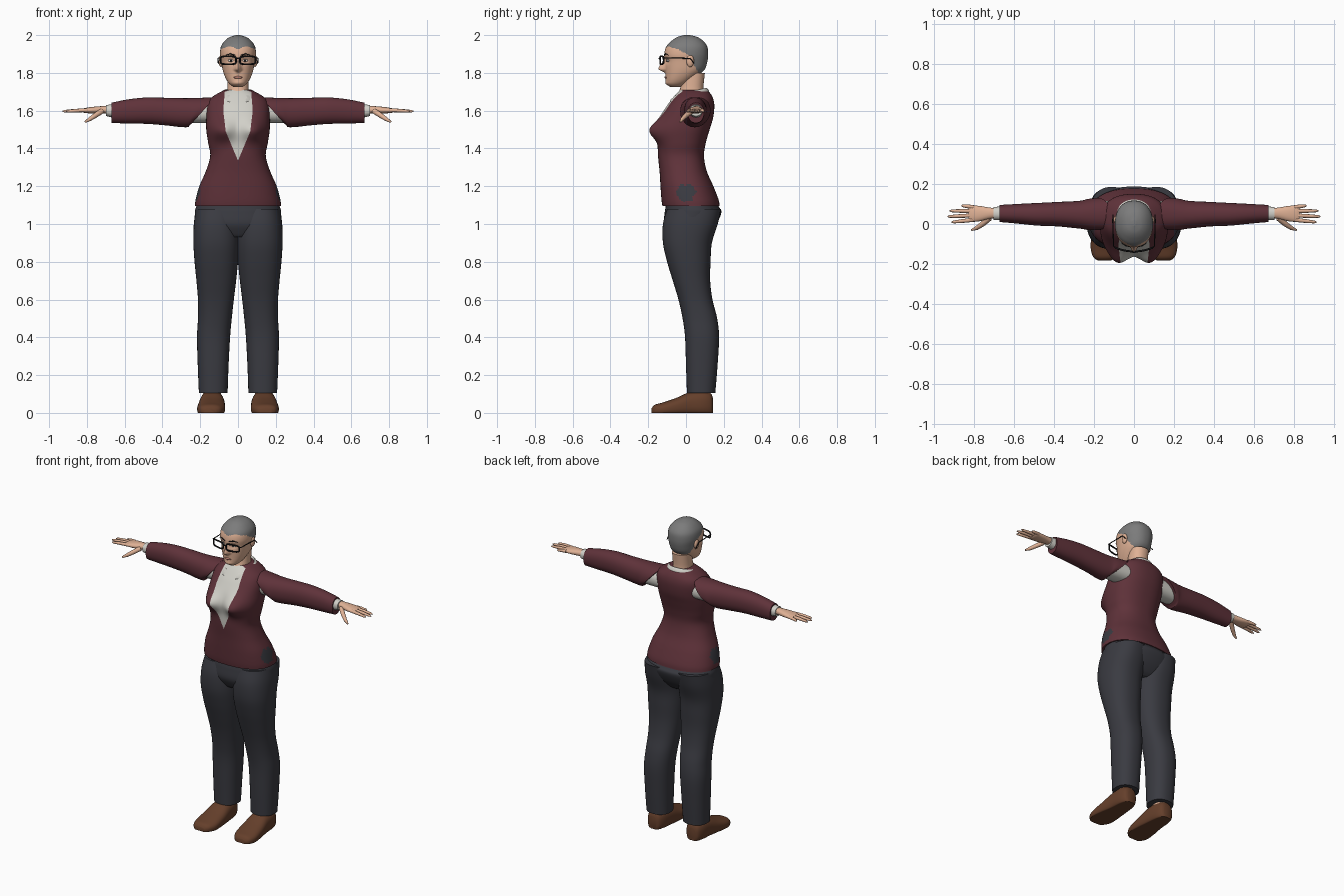
import bpy, bmesh, math
from mathutils import Vector

if "Cube" in bpy.data.objects:
    bpy.data.objects.remove(bpy.data.objects["Cube"])


def material(name, rgb):
    m = bpy.data.materials.new(name)
    m.use_nodes = True
    m.diffuse_color = (*rgb, 1)
    m.node_tree.nodes["Principled BSDF"].inputs["Base Color"].default_value = (*rgb, 1)
    return m


maroon = material("maroon knit", (.115, .032, .042))
charcoal = material("charcoal cloth", (.042, .043, .053))
brown = material("brown leather", (.13, .05, .024))
skin = material("skin", (.74, .44, .30))
grey = material("grey hair", (.20, .20, .20))
white = material("off white shirt", (.64, .63, .58))
black = material("black", (.008, .008, .009))
rose = material("lip rose", (.50, .22, .17))
eye_white = material("eye white", (.75, .73, .70))


def finish(obj, mirror=False):
    bpy.ops.object.select_all(action='DESELECT')
    obj.select_set(True)
    bpy.context.view_layer.objects.active = obj
    bpy.ops.object.shade_smooth_by_angle(angle=math.radians(50))
    if mirror:
        obj.modifiers.new("Mirror", 'MIRROR').use_mirror_merge = False
    return obj


def smooth_rows(rows, sub):
    """Catmull-Rom interpolation between cross-section rows."""
    out = []
    for i in range(len(rows) - 1):
        p = [rows[max(0, min(len(rows) - 1, i + k))] for k in (-1, 0, 1, 2)]
        for s in range(sub):
            u = s / sub
            out.append([b + .5 * u * (c - a + u * (2*a - 5*b + 4*c - d + u * (3*(b - c) + d - a)))
                        for a, b, c, d in zip(*p)])
    return out + [rows[-1]]


def loft(name, rows, mats, place=lambda a, b, t: (a, b, t), seg=48, sub=5,
         power=2.2, mirror=False, caps=True, edit=None):
    """Rows are (t, a0, a1, b0, b1): a rounded section at t spanning a and b."""
    bm = bmesh.new()
    rings = []
    for t, a0, a1, b0, b1 in smooth_rows(rows, sub):
        ring = []
        for k in range(seg):
            c, s = math.cos(math.tau * k / seg), math.sin(math.tau * k / seg)
            a = (a0 + a1) / 2 + (a1 - a0) / 2 * math.copysign(abs(c) ** (2 / power), c)
            b = (b0 + b1) / 2 + (b1 - b0) / 2 * math.copysign(abs(s) ** (2 / power), s)
            ring.append(bm.verts.new(place(a, b, t)))
        rings.append(ring)
    for r, q in zip(rings, rings[1:]):
        for k in range(seg):
            n = (k + 1) % seg
            bm.faces.new((r[k], r[n], q[n], q[k]))
    if caps:
        bm.faces.new(rings[0])
        bm.faces.new(rings[-1])
    bmesh.ops.recalc_face_normals(bm, faces=bm.faces)
    if edit:
        edit(bm)
    me = bpy.data.meshes.new(name)
    bm.to_mesh(me)
    bm.free()
    for m in mats:
        me.materials.append(m)
    obj = bpy.data.objects.new(name, me)
    bpy.context.collection.objects.link(obj)
    return finish(obj, mirror)


def wide(rows):
    return [(z, -h, h, y0, y1) for z, h, y0, y1 in rows]


def ball(name, loc, radii, mat, mirror=False):
    bm = bmesh.new()
    bmesh.ops.create_uvsphere(bm, u_segments=20, v_segments=12, radius=1)
    for v in bm.verts:
        v.co = Vector(loc) + Vector(c * r for c, r in zip(v.co, radii))
    me = bpy.data.meshes.new(name)
    bm.to_mesh(me)
    bm.free()
    me.materials.append(mat)
    obj = bpy.data.objects.new(name, me)
    bpy.context.collection.objects.link(obj)
    return finish(obj, mirror)


def tubes(name, paths, mat, depth, cyclic=False, mirror=True):
    """Round tubes; an optional fourth value of a point scales its radius."""
    cu = bpy.data.curves.new(name, 'CURVE')
    cu.dimensions, cu.bevel_depth, cu.bevel_resolution, cu.use_fill_caps = '3D', depth, 3, True
    for path in paths:
        sp = cu.splines.new('POLY')
        sp.points.add(len(path) - 1)
        sp.use_cyclic_u = cyclic
        for pt, p in zip(sp.points, path):
            pt.co = (*p[:3], 1)
            pt.radius = p[3] if len(p) > 3 else 1
    cu.materials.append(mat)
    obj = bpy.data.objects.new(name, cu)
    bpy.context.collection.objects.link(obj)
    bpy.ops.object.select_all(action='DESELECT')
    obj.select_set(True)
    bpy.context.view_layer.objects.active = obj
    bpy.ops.object.convert(target='MESH')
    return finish(bpy.context.view_layer.objects.active, mirror)


def bump(u, w):
    return math.exp(-(u / w) ** 2)


# Sweater body with bust and a V opening showing the shirt
def torso_shape(x, y, z):
    if y < 0:
        y -= .05 * bump(abs(x) - .085, .06) * bump(z - 1.495, .055) * min(1, -y / .08)
    return x, y, z


def neckline(bm):
    edge = [(0, 1.335), (.065, 1.49), (.078, 1.6), (.07, 1.7)]
    planes = []
    for (xa, za), (xb, zb) in zip(edge, edge[1:]):
        for s in (1, -1):
            planes.append((Vector((s * xa, 0, za)), Vector((s * (zb - za), 0, xa - xb))))
    for co, no in planes:
        front = [f for f in bm.faces if f.calc_center_median().y < -.02
                 and f.calc_center_median().z > 1.3 and abs(f.calc_center_median().x) < .11]
        geom = {e for f in front for e in f.edges} | {v for f in front for v in f.verts}
        bmesh.ops.bisect_plane(bm, geom=list(geom) + front, plane_co=co, plane_no=no)
    for f in bm.faces:
        c = f.calc_center_median()
        if c.y < -.02 and all((c - co).dot(no) < 0 for co, no in planes):
            f.material_index = 1
        ragged = .2 * math.sin(c.y * 130 + c.z * 90)
        if abs(c.x) > .15 and (c.y / .05) ** 2 + ((c.z - 1.165) / .045) ** 2 + ragged < 1:
            f.material_index = 2


loft("sweater_body", wide([
    (1.095, .228, -.125, .178), (1.13, .224, -.13, .172), (1.2, .205, -.135, .145),
    (1.28, .17, -.14, .11), (1.36, .147, -.148, .095), (1.43, .158, -.15, .105),
    (1.5, .168, -.155, .125), (1.56, .168, -.14, .143), (1.62, .165, -.105, .15),
    (1.66, .15, -.075, .145), (1.69, .11, -.05, .13), (1.71, .07, -.03, .11)]),
    [maroon, white, charcoal], torso_shape, seg=96, sub=7, power=2.35, edit=neckline)


# Sleeves, slanted at the armhole, over pale shirt sleeves and cuffs
def along_x(y, z, x):
    return x, y, z


def sleeve_shape(y, z, x):
    return x + max(0, (.26 - x) / .13) * (1.66 - z) * .9, y, z


loft("sleeve", [
    (.13, -.03, .13, 1.53, 1.672), (.2, -.03, .125, 1.52, 1.668), (.28, -.022, .115, 1.512, 1.666),
    (.38, -.012, .11, 1.522, 1.668), (.48, -.008, .105, 1.53, 1.67), (.58, .002, .1, 1.532, 1.66),
    (.67, .01, .095, 1.535, 1.642)], [maroon], sleeve_shape, mirror=True)
loft("shirt_armhole", [(.1, -.02, .115, 1.535, 1.65), (.25, -.012, .11, 1.535, 1.65)],
     [white], along_x, mirror=True)
loft("shirt_cuff", [(.65, .018, .088, 1.56, 1.635), (.7, .02, .085, 1.572, 1.63)],
     [white], along_x, sub=2, mirror=True)

# Hands
loft("palm", [
    (.68, .03, .078, 1.585, 1.625), (.72, .026, .082, 1.585, 1.624), (.77, .014, .09, 1.585, 1.62),
    (.81, .011, .092, 1.588, 1.614), (.825, .02, .085, 1.594, 1.609)],
    [skin], along_x, seg=24, mirror=True)
fingers = [((.80, .084), (.86, .092)), ((.80, .064), (.92, .066)),
           ((.80, .043), (.93, .037)), ((.80, .021), (.91, .009))]
paths = []
for (xa, ya), (xb, yb) in fingers:
    paths.append([(xa + (xb - xa) * u, ya + (yb - ya) * u, 1.602 - .006 * u * u, r)
                  for u, r in ((0, 1.1), (.5, 1), (.9, .75), (1, .3))])
paths.append([(.72, .03, 1.598, 1.5), (.755, .0, 1.575, 1.4), (.785, -.02, 1.555, 1.1), (.81, -.03, 1.54, .5)])
tubes("fingers", paths, skin, .0095)

# Trousers
loft("trouser_seat", wide([
    (.93, .12, -.08, .10), (.95, .19, -.095, .125), (1.0, .226, -.117, .162), (1.06, .228, -.113, .187),
    (1.09, .222, -.108, .175), (1.15, .2, -.1, .14)]), [charcoal], seg=64)
loft("trouser_leg", [
    (1.08, 0, .222, -.1, .185), (1.0, -.005, .234, -.122, .168), (.9, -.005, .236, -.122, .137),
    (.8, 0, .23, -.1, .13), (.7, .01, .22, -.07, .128), (.6, .022, .212, -.04, .14),
    (.5, .033, .212, -.018, .165), (.4, .042, .217, -.005, .175), (.25, .05, .213, 0, .167),
    (.105, .055, .207, .005, .155)], [charcoal], power=2.3, mirror=True)

# Ankles and shoes
loft("ankle", [(.06, .09, .18, .03, .13), (.14, .09, .18, .03, .13)], [skin], sub=2, mirror=True)
loft("shoe", [
    (-.182, .115, .18, -.01, .025), (-.165, .09, .203, -.015, .043), (-.12, .07, .216, -.02, .056),
    (-.05, .068, .212, -.02, .08), (.02, .072, .203, -.02, .11), (.09, .08, .197, -.02, .118),
    (.13, .095, .183, -.015, .105), (.142, .112, .166, -.005, .08)],
    [brown], lambda x, z, y: (x, y, max(0, z)), power=2.5, mirror=True)


# Head with nose, eye sockets and hair cap
def face_shape(x, y, z):
    if y < 0:
        rise = bump(z - 1.82, .036) if z > 1.82 else bump(z - 1.82, .013)
        y -= .036 * rise * bump(x, .008 + .007 * rise)
        y += .010 * bump(abs(x) - .037, .02) * bump(z - 1.865, .016)
        y -= .006 * bump(x, .03) * bump(z - 1.745, .014)
    return x, y, z


def hair_rule(bm):
    for f in bm.faces:
        c = f.calc_center_median()
        if c.y < -.035:
            line = 1.928 + .012 * bump(abs(c.x) - .045, .025)
        elif c.y < .03:
            line = 1.92 - .5 * (c.y + .035)
        else:
            line = 1.86 - 1.6 * min(.035, c.y - .03)
        f.material_index = int(c.z > line)


loft("head", wide([
    (1.724, .022, -.08, -.03), (1.74, .044, -.1, 0), (1.76, .059, -.106, .03), (1.79, .073, -.108, .07),
    (1.82, .082, -.11, .1), (1.86, .089, -.112, .113), (1.9, .095, -.115, .117), (1.94, .09, -.104, .112),
    (1.97, .07, -.076, .09), (1.99, .043, -.045, .06), (2.0, .01, -.01, .02)]),
    [skin, grey], face_shape, seg=120, sub=9, edit=hair_rule)
ball("ear", (.09, .022, 1.863), (.012, .02, .032), skin, True)
ball("eye", (.037, -.094, 1.865), (.016, .01, .007), eye_white, True)
ball("iris", (.037, -.1, 1.865), (.006, .006, .006), black, True)
ball("lips", (0, -.105, 1.776), (.023, .009, .007), rose)
tubes("eyebrow", [[(.014, -.114, 1.893, .8), (.04, -.108, 1.901), (.064, -.094, 1.894, .4)]], black, .0035)

# Neck and open shirt collar
loft("neck", wide([(1.64, .07, -.07, .1), (1.68, .062, -.05, .098), (1.72, .056, -.03, .092),
                   (1.8, .056, -.015, .1)]), [skin])


def open_front(bm):
    gap = [f for f in bm.faces if f.calc_center_median().y < -.05 and abs(f.calc_center_median().x) < .045]
    bmesh.ops.delete(bm, geom=gap, context='FACES')


loft("shirt_collar", wide([(1.655, .088, -.085, .118), (1.675, .102, -.092, .122), (1.698, .082, -.07, .108),
                           (1.68, .07, -.06, .1)]), [white],
     lambda x, y, z: (x, y, z + .25 * (y - .015)), caps=False, edit=open_front)

# Spectacles
rim = []
for k in range(32):
    c, s = math.cos(math.tau * k / 32), math.sin(math.tau * k / 32)
    x = .051 + .041 * math.copysign(abs(c) ** .5, c)
    rim.append((x, -.137 + 2.2 * x * x, 1.867 + .021 * math.copysign(abs(s) ** .5, s)))
tubes("spectacle_rim", [rim], black, .0048, cyclic=True)
tubes("spectacle_bridge", [[(-.014, -.137, 1.874), (0, -.142, 1.877), (.014, -.137, 1.874)]],
      black, .004, mirror=False)
tubes("spectacle_temple", [[(.09, -.12, 1.878), (.102, -.11, 1.879), (.106, .02, 1.877), (.104, .045, 1.85)]],
      black, .003)
